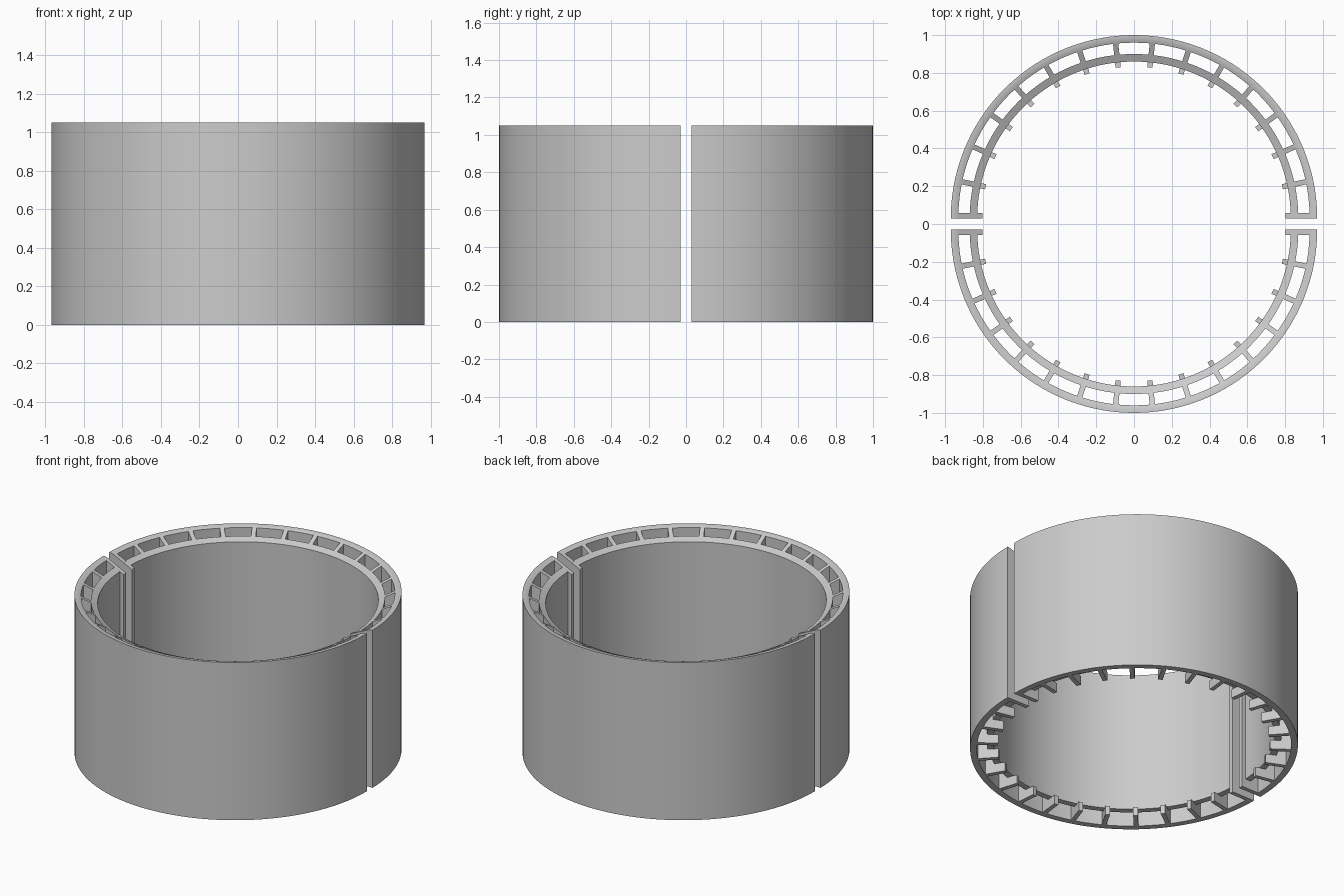
import bpy, bmesh, math
from mathutils import Matrix, Vector

if "Cube" in bpy.data.objects:
    bpy.data.objects.remove(bpy.data.objects["Cube"])

H = 1.05                    # overall height
GAP = 0.03                  # half of the slit between the two halves
R_OUT, R_OUT_IN = 0.97, 0.93
R_IN_OUT, R_IN = 0.87, 0.83
R_TOOTH = 0.803
LIFT = 0.06                 # inner wall starts above the floor
BAYS = 15

grey = bpy.data.materials.new("plain grey")
grey.diffuse_color = (0.6, 0.6, 0.6, 1)
grey.use_nodes = True
grey.node_tree.nodes["Principled BSDF"].inputs["Base Color"].default_value = grey.diffuse_color


def top(r):
    """Height of the rim: rounded near the outside, then a straight inward slope."""
    d = R_OUT - r
    if d < 0.04:
        return H - 6 * d * d
    return H - 0.0096 - 0.48 * (d - 0.04)


def finish(name, bm, turn):
    bmesh.ops.recalc_face_normals(bm, faces=bm.faces)
    bm.transform(Matrix.Rotation(turn, 4, 'Z') @ Matrix.Translation((0, GAP, 0)))
    me = bpy.data.meshes.new(name)
    bm.to_mesh(me)
    bm.free()
    me.materials.append(grey)
    ob = bpy.data.objects.new(name, me)
    bpy.context.collection.objects.link(ob)
    bpy.ops.object.select_all(action='DESELECT')
    ob.select_set(True)
    bpy.context.view_layer.objects.active = ob
    bpy.ops.object.shade_smooth_by_angle(angle=math.radians(25))


def sweep(name, profile, a0, a1, turn, steps=72):
    """Carry an (r, z) profile around the arc and cap both ends."""
    bm = bmesh.new()
    rings = []
    for i in range(steps + 1):
        a = a0 + (a1 - a0) * i / steps
        rings.append([bm.verts.new((r * math.cos(a), r * math.sin(a), z)) for r, z in profile])
    n = len(profile)
    for p, q in zip(rings, rings[1:]):
        for j in range(n):
            k = (j + 1) % n
            bm.faces.new((p[j], p[k], q[k], q[j]))
    bm.faces.new(rings[0])
    bm.faces.new(rings[-1])
    finish(name, bm, turn)


def add_slab(bm, profile, angle, t0, t1):
    """Radial slab: an (r, z) profile given thickness from t0 to t1 sideways."""
    rot = Matrix.Rotation(angle, 4, 'Z')
    sides = [[bm.verts.new(rot @ Vector((r, t, z))) for r, z in profile] for t in (t0, t1)]
    n = len(profile)
    for s in sides:
        bm.faces.new(s)
    for j in range(n):
        k = (j + 1) % n
        bm.faces.new((sides[0][j], sides[0][k], sides[1][k], sides[1][j]))


# wall profiles
rim = [R_OUT - 0.01 * i for i in range(5)]
outer_profile = [(R_OUT_IN, 0), (R_OUT, 0)] + [(r, top(r)) for r in rim]
inner_profile = [(R_IN, LIFT), (R_IN_OUT, LIFT), (R_IN_OUT, top(R_IN_OUT)), (R_IN, top(R_IN))]

# rib with a foot poking inward below the inner wall
ra, rb = R_OUT_IN + 0.004, R_IN_OUT - 0.004
rib_profile = [(ra, 0), (R_TOOTH, 0), (R_TOOTH, LIFT), (rb, LIFT), (rb, top(rb)), (ra, top(ra))]
# full-height plate closing each end of a half
plate_profile = [(ra, 0), (R_TOOTH, 0), (R_TOOTH, top(R_TOOTH)), (ra, top(ra))]

for label, turn in (("back", 0), ("front", math.pi)):
    sweep(label + "_outer_wall", outer_profile, 0, math.pi, turn)
    sweep(label + "_inner_wall", inner_profile, 0.02, math.pi - 0.02, turn)

    bm = bmesh.new()
    for i in range(1, BAYS):
        add_slab(bm, rib_profile, math.pi * i / BAYS, -0.014, 0.014)
    finish(label + "_ribs", bm, turn)

    bm = bmesh.new()
    add_slab(bm, plate_profile, 0, 0, 0.028)
    add_slab(bm, plate_profile, math.pi, -0.028, 0)
    finish(label + "_end_plates", bm, turn)
